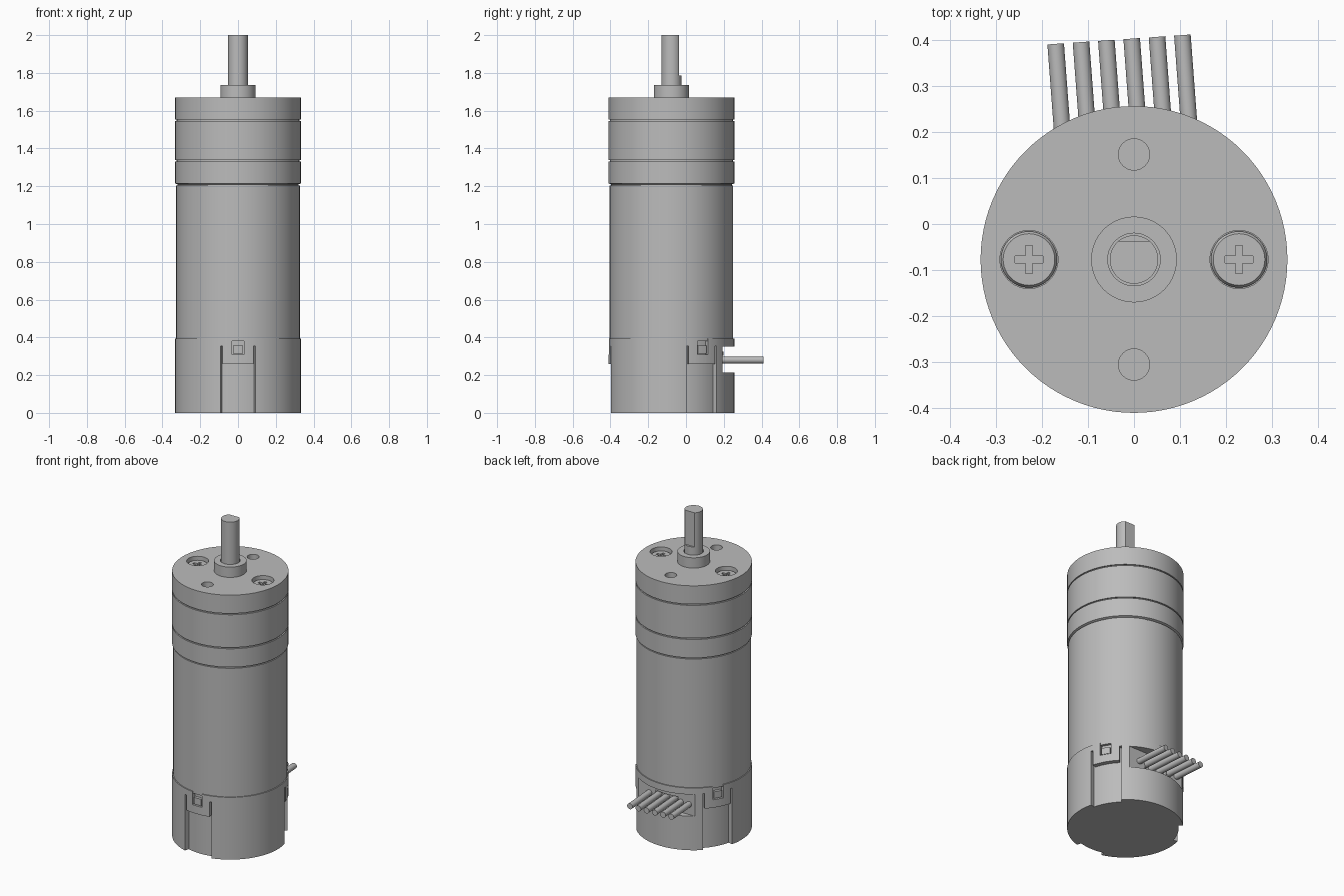
import bpy, bmesh, math
from mathutils import Matrix

cube = bpy.data.objects.get("Cube")
if cube:
    bpy.data.objects.remove(cube, do_unlink=True)

AXIS_Y = -0.077          # motor axis
R = 0.333                # outer radius
TABS = (-90, 30, 150)    # clip directions in degrees

grey = bpy.data.materials.new("metal grey")
grey.use_nodes = True
COLOUR = (0.5, 0.5, 0.5, 1)
grey.diffuse_color = COLOUR
grey.node_tree.nodes["Principled BSDF"].inputs["Base Color"].default_value = COLOUR


def finish(name, bm):
    bmesh.ops.recalc_face_normals(bm, faces=bm.faces)
    mesh = bpy.data.meshes.new(name)
    bm.to_mesh(mesh)
    bm.free()
    mesh.materials.append(grey)
    ob = bpy.data.objects.new(name, mesh)
    bpy.context.collection.objects.link(ob)
    return ob


def lathe(name, profile, x=0, y=AXIS_Y, n=96):
    """Closed solid turned from (radius, z) points; the ends are capped."""
    bm = bmesh.new()
    rings = [[bm.verts.new((x + r * math.cos(math.tau * i / n),
                            y + r * math.sin(math.tau * i / n), z))
              for i in range(n)] for r, z in profile]
    for a, b in zip(rings, rings[1:]):
        for i in range(n):
            j = (i + 1) % n
            bm.faces.new((a[i], a[j], b[j], b[i]))
    bm.faces.new(rings[0][::-1])
    bm.faces.new(rings[-1])
    return finish(name, bm)


def cylinder(name, r, z0, z1, x=0, y=AXIS_Y, n=96):
    return lathe(name, [(r, z0), (r, z1)], x, y, n)


def box(name, x0, x1, y0, y1, z0, z1):
    bm = bmesh.new()
    bmesh.ops.create_cube(bm, size=1)
    for v in bm.verts:
        v.co = ((x0, x1)[v.co.x > 0], (y0, y1)[v.co.y > 0], (z0, z1)[v.co.z > 0])
    return finish(name, bm)


def sector(name, r0, r1, middle, x0, x1, z0, z1, n=12):
    """Curved block round the axis; x0 and x1 are offsets along the rim."""
    bm = bmesh.new()
    rows = []
    for i in range(n + 1):
        a = math.radians(middle) + math.asin((x0 + (x1 - x0) * i / n) / R)
        rows.append([bm.verts.new((r * math.cos(a), AXIS_Y + r * math.sin(a), z))
                     for r, z in ((r0, z0), (r1, z0), (r1, z1), (r0, z1))])
    for a, b in zip(rows, rows[1:]):
        for k in range(4):
            bm.faces.new((a[k], b[k], b[(k + 1) % 4], a[(k + 1) % 4]))
    bm.faces.new(rows[0])
    bm.faces.new(rows[-1][::-1])
    return finish(name, bm)


def cut(ob, cutters):
    for c in cutters:
        m = ob.modifiers.new("cut", 'BOOLEAN')
        m.operation, m.solver, m.object = 'DIFFERENCE', 'EXACT', c
    bpy.context.view_layer.update()
    graph = bpy.context.evaluated_depsgraph_get()
    mesh = bpy.data.meshes.new_from_object(ob.evaluated_get(graph))
    ob.modifiers.clear()
    ob.data = mesh
    for c in cutters:
        bpy.data.objects.remove(c, do_unlink=True)


# Motor can and gearbox stack, with thin grooves between the gearbox rings
cylinder("motor_can", 0.327, 0.38, 1.205)
lathe("gearbox_rear_plate", [(0.32, 1.2), (0.32, 1.21), (R, 1.215), (R, 1.331)])
cylinder("gearbox_groove_rear", 0.325, 1.331, 1.339)
cylinder("gearbox_ring", R, 1.339, 1.546)
cylinder("gearbox_groove_front", 0.325, 1.546, 1.554)
front_plate = cylinder("gearbox_front_plate", R, 1.554, 1.67)
SCREW_X = 0.228
cut(front_plate,
    [cylinder("bore", 0.063, 1.635, 1.7, s * SCREW_X, n=48) for s in (-1, 1)] +
    [cylinder("bore", 0.034, 1.58, 1.7, 0, AXIS_Y + s * SCREW_X, 32) for s in (-1, 1)])

# Countersunk screws with cross recesses
for side, s in (("left", 1), ("right", -1)):
    x = s * SCREW_X
    screw = lathe("screw_" + side, [(0.061, 1.63), (0.061, 1.64), (0.056, 1.648)], x, n=48)
    cut(screw, [box("slot", x - 0.03, x + 0.03, AXIS_Y - 0.008, AXIS_Y + 0.008, 1.636, 1.7),
                box("slot", x - 0.008, x + 0.008, AXIS_Y - 0.03, AXIS_Y + 0.03, 1.636, 1.7)])

# Shaft collar and D-cut output shaft
collar = cylinder("shaft_collar", 0.093, 1.665, 1.735)
cut(collar, [cylinder("bore", 0.057, 1.69, 1.8)])
shaft = cylinder("output_shaft", 0.0525, 1.68, 2.0, n=64)
cut(shaft, [box("flat", -0.1, 0.1, AXIS_Y + 0.04, 0.1, 1.785, 2.1)])

# End cap: hollow, with a cable window at the back and three clip tabs
cap = cylinder("end_cap", R, 0, 0.393)
cutters = [cylinder("cavity", 0.28, 0.03, 0.33),
           box("window", -0.5, 0.5, 0.192, 0.5, 0.215, 0.352)]
for angle in TABS:
    cutters.append(sector("recess", 0.305, 0.4, angle, -0.092, 0.092, -0.1, 0.26))
    cutters.append(sector("notch", 0.31, 0.4, angle, -0.033, 0.033, 0.31, 0.5))
    for s in (-1, 1):
        cutters.append(sector("slit", 0.305, 0.4, angle, s * 0.092, s * 0.081, 0.25, 0.355))
cut(cap, cutters)
for i, angle in enumerate(TABS):
    sector("clip_hook_%d" % (i + 1), 0.3, 0.328, angle, -0.026, 0.026, 0.315, 0.357)

# Circuit board and cable socket inside the window
cylinder("circuit_board", 0.275, 0.305, 0.325)
box("cable_socket", -0.17, 0.14, 0.05, 0.165, 0.235, 0.306)

# Six parallel cable wires, slightly skewed
turn = Matrix.Rotation(math.radians(4.3), 4, 'Z')
for i in range(6):
    bm = bmesh.new()
    bmesh.ops.create_cone(bm, cap_ends=True, segments=24, radius1=0.018,
                          radius2=0.018, depth=0.27)
    place = Matrix.Translation((-0.17 + 0.055 * i, 0.391 + 0.0038 * i, 0.28))
    lay = Matrix.Translation((0, -0.135, 0)) @ Matrix.Rotation(math.pi / 2, 4, 'X')
    bm.transform(place @ turn @ lay)
    finish("wire_%d" % (i + 1), bm)

# Smooth round faces, keep edges sharp
bpy.ops.object.select_all(action='DESELECT')
for ob in bpy.context.scene.objects:
    if ob.type == 'MESH':
        ob.select_set(True)
        bpy.context.view_layer.objects.active = ob
bpy.ops.object.shade_smooth_by_angle(angle=math.radians(30))
